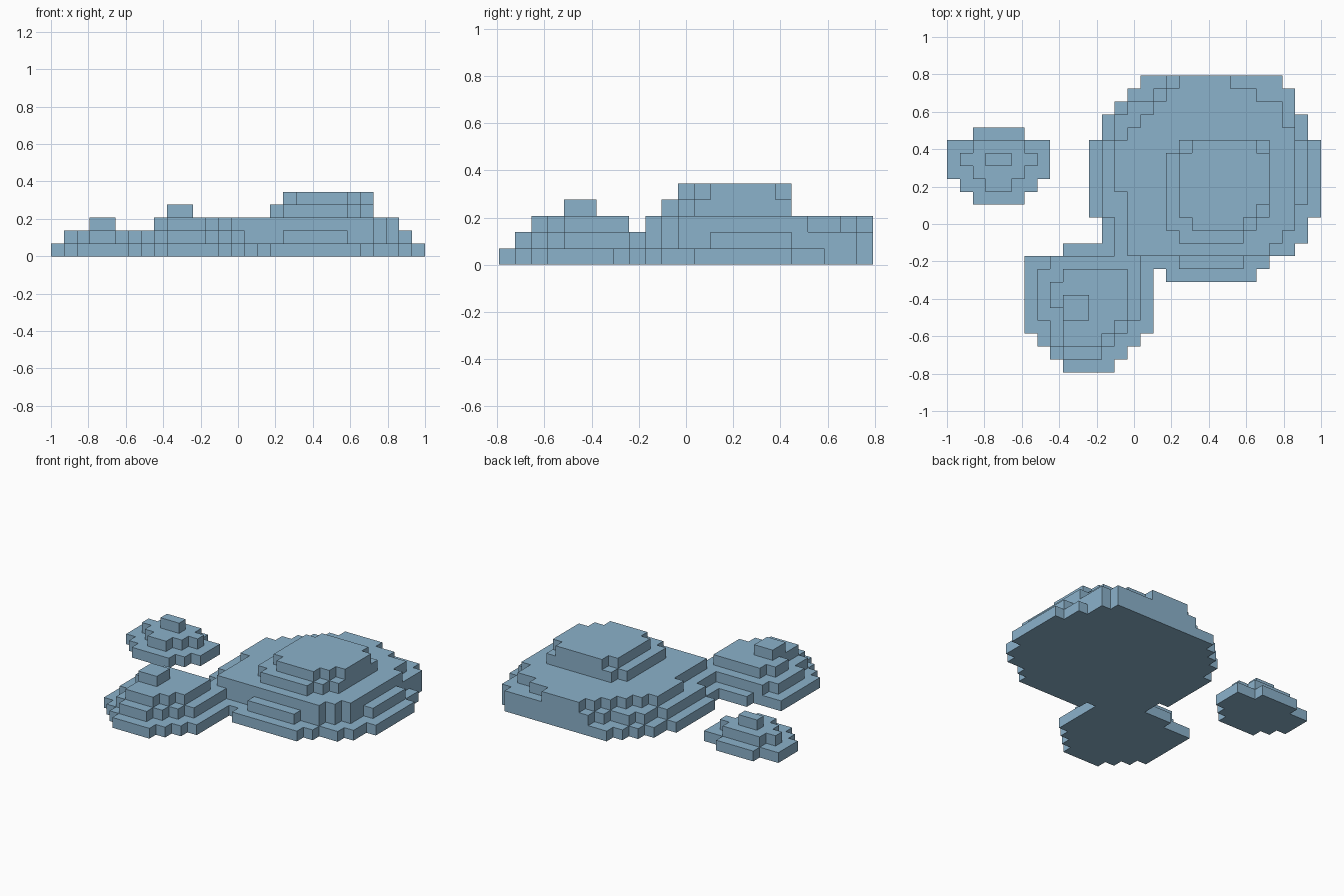
import bpy, bmesh, math
from mathutils import Vector

if "Cube" in bpy.data.objects:
    bpy.data.objects.remove(bpy.data.objects["Cube"])

U = 2 / 29                        # cell size
ORIGIN = Vector((-1, -11.5 * U, 0))

mat = bpy.data.materials.new("soft blue")
mat.diffuse_color = (0.26, 0.445, 0.597, 1)
mat.use_nodes = True
mat.node_tree.nodes["Principled BSDF"].inputs["Base Color"].default_value = mat.diffuse_color

# Each tier is a list of cell rectangles: (first row, end row, x start, x end)
main_hill = [
    [(7, 8, 17, 24), (8, 9, 14, 25), (9, 10, 9, 27), (10, 12, 12, 28), (12, 18, 11, 29),
     (18, 20, 12, 28), (20, 21, 13, 27), (21, 22, 14, 27), (22, 23, 15, 26)],
    [(8, 9, 18, 23), (9, 10, 13, 25), (10, 11, 13, 26), (11, 12, 13, 27), (12, 13, 12, 27),
     (13, 18, 12, 28), (18, 20, 13, 27), (20, 21, 14, 27), (21, 22, 16, 27), (22, 23, 17, 26)],
    [(9, 10, 14, 25), (10, 11, 14, 26), (11, 14, 14, 27), (14, 18, 13, 27), (18, 19, 14, 27),
     (19, 20, 15, 26), (20, 21, 16, 26), (21, 22, 17, 24), (22, 23, 18, 22)],
    [(10, 11, 18, 23), (11, 12, 17, 24), (12, 17, 17, 25), (17, 18, 18, 25)],
    [(11, 12, 19, 23), (12, 13, 18, 24), (13, 17, 18, 25), (17, 18, 19, 24)],
]
front_hill = [
    [(0, 1, 9, 13), (1, 2, 8, 14), (2, 3, 7, 15), (3, 9, 6, 16)],
    [(1, 2, 9, 12), (2, 3, 8, 13), (3, 4, 8, 14), (4, 8, 7, 15), (8, 9, 8, 15)],
    [(2, 3, 9, 12), (3, 4, 9, 13), (4, 5, 9, 14), (5, 7, 8, 14), (7, 8, 9, 14)],
    [(4, 6, 9, 11)],
]
islet = [
    [(13, 14, 2, 6), (14, 15, 1, 7), (15, 18, 0, 8), (18, 19, 2, 6)],
    [(14, 15, 3, 5), (15, 16, 2, 6), (16, 17, 1, 7), (17, 18, 2, 6)],
    [(16, 17, 3, 5)],
]


def cells_of(tiers):
    return {(x, y, z) for z, rects in enumerate(tiers)
            for y0, y1, x0, x1 in rects
            for y in range(y0, y1) for x in range(x0, x1)}


def build(name, cells):
    """Skin a set of cells with outer faces only, then merge flat areas."""
    bm = bmesh.new()
    verts = {}

    def vert(p):
        if p not in verts:
            verts[p] = bm.verts.new(ORIGIN + Vector(p) * U)
        return verts[p]

    for c in cells:
        for axis in range(3):
            for side in (0, 1):
                n = list(c)
                n[axis] += 2 * side - 1
                if tuple(n) in cells:
                    continue
                a, b = (axis + 1) % 3, (axis + 2) % 3
                ring = []
                for da, db in ((0, 0), (1, 0), (1, 1), (0, 1)):
                    p = list(c)
                    p[axis] += side
                    p[a] += da
                    p[b] += db
                    ring.append(vert(tuple(p)))
                bm.faces.new(ring if side else ring[::-1])
    bmesh.ops.dissolve_limit(bm, angle_limit=math.radians(1),
                             verts=bm.verts[:], edges=bm.edges[:])
    me = bpy.data.meshes.new(name)
    bm.to_mesh(me)
    bm.free()
    me.materials.append(mat)
    bpy.context.collection.objects.link(bpy.data.objects.new(name, me))


# Two joined hills, and the separate islet
build("joined_hills", cells_of(main_hill) | cells_of(front_hill))
build("islet", cells_of(islet))
